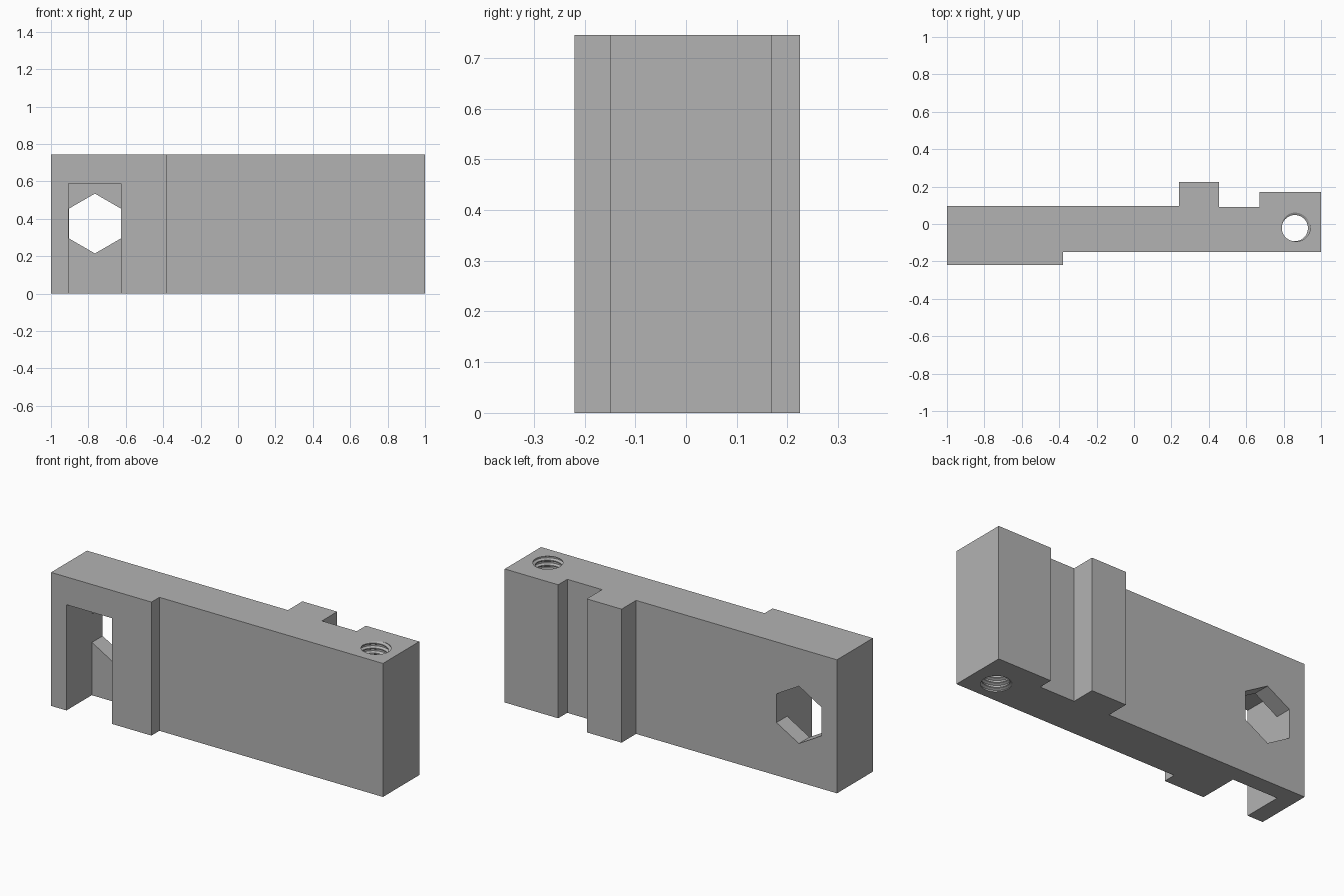
import bpy, bmesh
from math import cos, sin, pi, radians

if "Cube" in bpy.data.objects:
    bpy.data.objects.remove(bpy.data.objects["Cube"], do_unlink=True)

HEIGHT = 0.745

# Plain grey material
grey = bpy.data.materials.new("plain grey")
grey.use_nodes = True
colour = (0.45, 0.45, 0.45, 1)
grey.diffuse_color = colour
grey.node_tree.nodes["Principled BSDF"].inputs["Base Color"].default_value = colour


def add_object(name, bm):
    bmesh.ops.recalc_face_normals(bm, faces=bm.faces)
    mesh = bpy.data.meshes.new(name)
    bm.to_mesh(mesh)
    bm.free()
    mesh.materials.append(grey)
    obj = bpy.data.objects.new(name, mesh)
    bpy.context.collection.objects.link(obj)
    return obj


def prism(name, points, offset):
    """Extrude a closed outline of 3D points along an offset."""
    bm = bmesh.new()
    face = bm.faces.new([bm.verts.new(p) for p in points])
    new = bmesh.ops.extrude_face_region(bm, geom=[face], use_keep_orig=True)["geom"]
    verts = [v for v in new if isinstance(v, bmesh.types.BMVert)]
    bmesh.ops.translate(bm, verts=verts, vec=offset)
    return add_object(name, bm)


def threaded_rod(name, x, y, inner, outer, pitch, turns, z0, phase, sides=40):
    """Closed rod with a helical thread."""
    bm = bmesh.new()
    steps = ((0, inner), (0.2, inner), (0.45, outer), (0.75, outer))
    count = len(steps) * turns
    grid = []
    for i in range(sides):
        a = 2 * pi * i / sides + phase
        column = []
        for j in range(count):
            part, r = steps[j % len(steps)]
            z = z0 + pitch * (j // len(steps) + part + i / sides)
            column.append(bm.verts.new((x + r * cos(a), y + r * sin(a), z)))
        grid.append(column)
    for i in range(sides):
        # The last column joins the first one a whole turn higher
        shift = len(steps) if i == sides - 1 else 0
        a, b = grid[i], grid[(i + 1) % sides]
        for j in range(count - 1 - shift):
            bm.faces.new((a[j], b[j + shift], b[j + shift + 1], a[j + 1]))
    # Close both ends with fans
    rim = [e for e in bm.edges if e.is_boundary]
    middle = z0 + pitch * turns / 2
    for z, low in ((z0 - pitch, True), (z0 + pitch * (turns + 2), False)):
        tip = bm.verts.new((x, y, z))
        for e in rim:
            if (e.verts[0].co.z < middle) == low:
                bm.faces.new((e.verts[0], e.verts[1], tip))
    return add_object(name, bm)


# Stepped plate with two ribs on the back and a thick front pad
outline = [(-1, -0.22), (-0.38, -0.22), (-0.38, -0.15), (1, -0.15),
           (1, 0.17), (0.67, 0.17), (0.67, 0.09), (0.455, 0.09),
           (0.455, 0.225), (0.24, 0.225), (0.24, 0.097), (-1, 0.097)]
body = prism("stepped_plate", [(x, y, 0) for x, y in outline], (0, 0, HEIGHT))

# Slot open to the front and the bottom
left, right = -0.905, -0.625
slot = prism("slot_cutter",
             [(left, -0.4, -0.1), (right, -0.4, -0.1), (right, -0.4, 0.59), (left, -0.4, 0.59)],
             (0, 0.403, 0))

# Hexagonal hole through to the back
hexagon = prism("hexagon_cutter",
                [(-0.765 + 0.16 * sin(k * pi / 3), -0.1, 0.375 + 0.16 * cos(k * pi / 3))
                 for k in range(6)], (0, 0.4, 0))

# Threaded hole from top to bottom
thread = threaded_rod("thread_cutter", 0.86, -0.022, 0.07, 0.083, 0.028, 34, -0.1, radians(200))

for cutter in (slot, hexagon, thread):
    mod = body.modifiers.new(cutter.name, 'BOOLEAN')
    mod.operation = 'DIFFERENCE'
    mod.solver = 'EXACT'
    mod.object = cutter
    cutter.hide_render = True
    cutter.hide_set(True)

# Apply the cuts and remove the cutters
bpy.context.view_layer.objects.active = body
body.select_set(True)
for mod in list(body.modifiers):
    bpy.ops.object.modifier_apply(modifier=mod.name)
for cutter in (slot, hexagon, thread):
    bpy.data.objects.remove(cutter, do_unlink=True)
bpy.ops.object.shade_smooth_by_angle(angle=radians(25))
